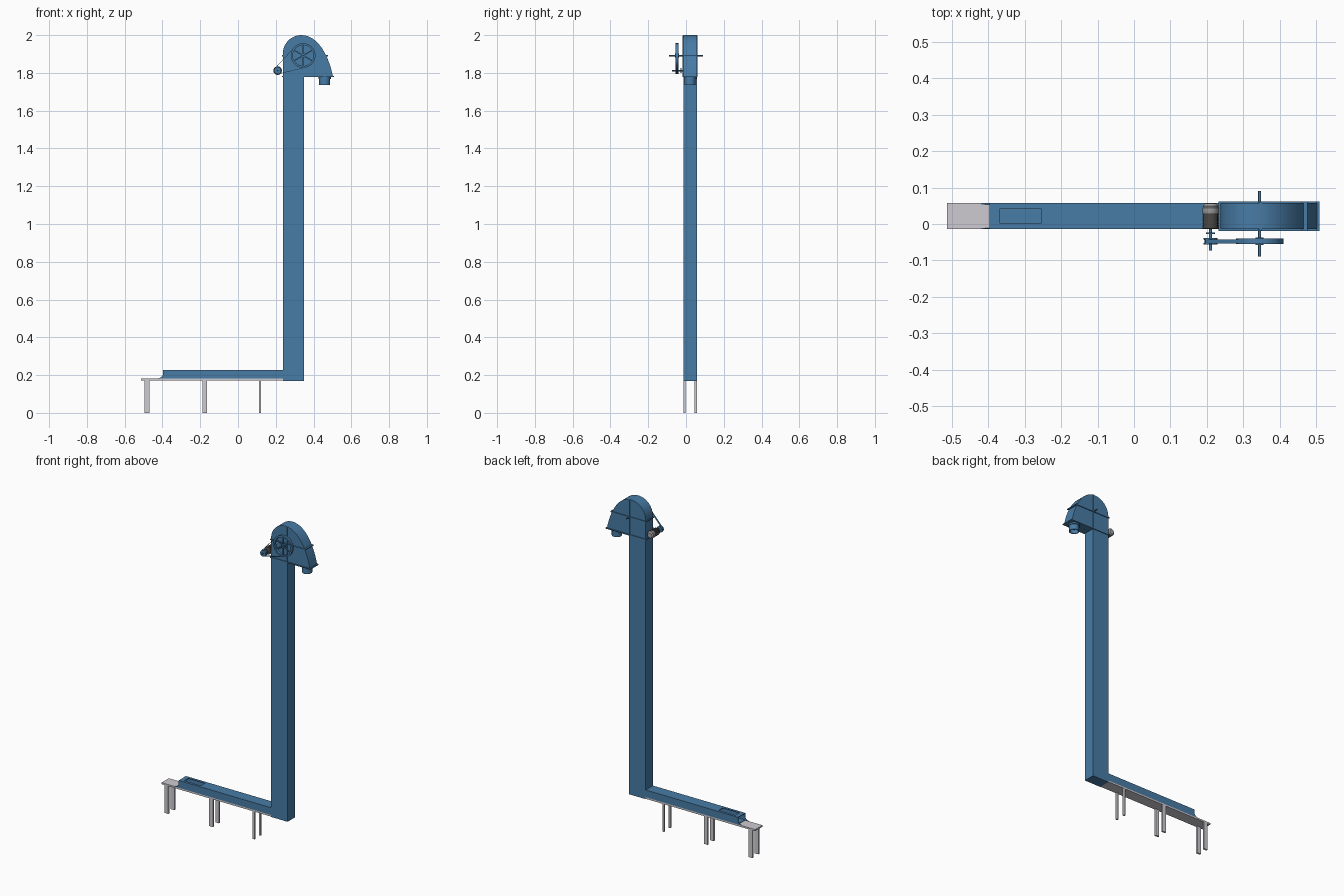
import bpy, bmesh, math
from mathutils import Vector

if "Cube" in bpy.data.objects:
    bpy.data.objects.remove(bpy.data.objects["Cube"])

def mat(name, c):
    m = bpy.data.materials.new(name)
    m.diffuse_color = (*c, 1)
    m.use_nodes = True
    m.node_tree.nodes["Principled BSDF"].inputs["Base Color"].default_value = m.diffuse_color
    return m

BLUE = mat("machine blue", (0.065, 0.2, 0.38))
GREY = mat("light steel", (0.62, 0.6, 0.64))
DARK = mat("motor dark grey", (0.07, 0.065, 0.06))
MID = mat("motor cover grey", (0.36, 0.36, 0.36))
Y0, Y1, YC = -0.014, 0.057, 0.0215      # casing depth

def finish(name, bm, m, smooth=False):
    bmesh.ops.recalc_face_normals(bm, faces=bm.faces)
    me = bpy.data.meshes.new(name)
    bm.to_mesh(me)
    bm.free()
    me.materials.append(m)
    ob = bpy.data.objects.new(name, me)
    bpy.context.collection.objects.link(ob)
    if smooth:
        bpy.context.view_layer.objects.active = ob
        bpy.ops.object.select_all(action='DESELECT')
        ob.select_set(True)
        bpy.ops.object.shade_smooth_by_angle(angle=math.radians(35))
    return ob

def box(name, x, y, z, m=BLUE):
    bm = bmesh.new()
    bmesh.ops.create_cube(bm, size=1)
    for v in bm.verts:
        v.co = [a[0] + (c + 0.5) * (a[1] - a[0]) for a, c in zip((x, y, z), v.co)]
    return finish(name, bm, m)

def prism(name, pts, y0, y1, m=BLUE, smooth=False):
    """Extrude an xz outline along y."""
    bm = bmesh.new()
    f = bm.faces.new([bm.verts.new((x, y0, z)) for x, z in pts])
    r = bmesh.ops.extrude_face_region(bm, geom=[f])
    for v in r['geom']:
        if isinstance(v, bmesh.types.BMVert):
            v.co.y = y1
    return finish(name, bm, m, smooth)

def lathe(name, prof, origin, m=BLUE, axis='Y', n=32, closed=False):
    """Spin (radius, height) points round the axis through origin."""
    bm = bmesh.new()
    rings = []
    for r, h in prof:
        ring = []
        for i in range(n):
            a = 2 * math.pi * i / n
            c, s = r * math.cos(a), r * math.sin(a)
            p = Vector((c, h, s) if axis == 'Y' else (c, s, h))
            ring.append(bm.verts.new(p + Vector(origin)))
        rings.append(ring)
    pairs = list(zip(rings, rings[1:]))
    if closed:
        pairs.append((rings[-1], rings[0]))
    for a, b in pairs:
        for i in range(n):
            j = (i + 1) % n
            bm.faces.new((a[i], a[j], b[j], b[i]))
    if not closed:
        bm.faces.new(rings[0])
        bm.faces.new(rings[-1])
    return finish(name, bm, m, True)

def cut(ob, cutter):
    md = ob.modifiers.new("cut", 'BOOLEAN')
    md.operation, md.object, md.solver = 'DIFFERENCE', cutter, 'EXACT'
    cutter.hide_render = True
    cutter.hide_set(True)
    cutter.display_type = 'WIRE'

# base plate and legs
box("base_plate", (-0.514, 0.237), (Y0, Y1), (0.172, 0.182), GREY)
for i, (a, b) in enumerate(((-0.495, -0.469), (-0.188, -0.163), (0.111, 0.123))):
    for side, y in (("front", (Y0, Y0 + 0.011)), ("back", (Y1 - 0.011, Y1))):
        box(f"{side}_leg_{i + 1}", (a, b), y, (0, 0.173), GREY)

# horizontal trough, open at its left end, with an inlet in the top
trough = box("trough", (-0.397, 0.24), (Y0, Y1), (0.181, 0.227))
cut(trough, box("trough_cutter", (-0.45, 0.2), (Y0 + 0.003, Y1 - 0.003), (0.185, 0.223)))
cut(trough, box("inlet_cutter", (-0.368, -0.255), (0.001, 0.042), (0.2, 0.25)))
# curved cheeks at the trough mouth
arc = [(-0.42 + 0.023 * math.sin(t), 0.208 - 0.023 * math.cos(t))
       for t in [i * math.pi / 12 for i in range(7)]]
for side, y in (("front", Y0), ("back", Y1 - 0.003)):
    prism(f"{side}_cheek", [(-0.396, 0.181), (-0.42, 0.181)] + arc + [(-0.396, 0.208)], y, y + 0.003)

# vertical leg casing
box("column", (0.237, 0.35), (Y0, Y1), (0.17, 1.785))

# head casing: round on the left, long sweep on the right
left = [(0.335 - 0.098 * math.cos(t), 1.9 + 0.1 * math.sin(t))
        for t in [i * math.pi / 24 for i in range(13)]]
ctrl = [Vector(p) for p in ((0.335, 2.0), (0.42, 2.0), (0.478, 1.90), (0.503, 1.78))]
right = []
for i in range(1, 15):
    t = i / 14
    u = 1 - t
    p = ctrl[0]*u**3 + ctrl[1]*3*u*u*t + ctrl[2]*3*u*t*t + ctrl[3]*t**3
    right.append((p.x, p.y))
prism("head_casing", [(0.237, 1.78)] + left + right, Y0, Y1, smooth=True)
# joint flanges
box("head_bottom_flange", (0.232, 0.509), (Y0 - 0.005, Y1 + 0.005), (1.777, 1.783))
box("head_middle_flange", (0.232, 0.476), (Y0 - 0.005, Y1 + 0.005), (1.888, 1.894))
box("head_upright_flange", (0.345, 0.351), (Y0 - 0.005, Y1 + 0.005), (1.78, 1.998))

# outlet spout
lathe("outlet_spout", [(0.024, -0.02), (0.024, -0.045), (0.029, -0.045), (0.029, -0.012),
                       (0.033, -0.012), (0.033, 0)], (0.459, YC, 1.78), axis='Z')

# drive shaft, spoked wheel
WX, WZ, MX, MZ = 0.345, 1.892, 0.21, 1.812
lathe("drive_shaft", [(0.004, -0.089), (0.004, 0.09)], (WX, 0, WZ), n=16)
lathe("wheel_rim", [(0.055, -0.055), (0.065, -0.055), (0.065, -0.04), (0.055, -0.04)],
      (WX, 0, WZ), n=48, closed=True)
lathe("wheel_hub", [(0.011, -0.058), (0.011, -0.037)], (WX, 0, WZ), n=24)
for k in range(6):
    a = math.pi / 6 + k * math.pi / 3
    d, n = Vector((math.cos(a), math.sin(a))), Vector((-math.sin(a), math.cos(a))) * 0.003
    c = Vector((WX, WZ))
    pts = [c + d*0.008 + n, c + d*0.008 - n, c + d*0.057 - n, c + d*0.057 + n]
    prism(f"wheel_spoke_{k + 1}", [tuple(p) for p in pts], -0.051, -0.044)

# motor with fins, end cover, shaft and pulley
prof = [(0.018, Y0), (0.022, Y0 + 0.002)]
for k in range(8):
    y = -0.01 + k * 0.005
    prof += [(0.0225, y), (0.0225, y + 0.0025), (0.0205, y + 0.0025), (0.0205, y + 0.005)]
lathe("motor_body", prof, (MX, 0, MZ), DARK)
lathe("motor_end_cover", [(0.0215, 0.029), (0.0225, 0.031), (0.0225, 0.044), (0.021, 0.046),
                          (0.021, 0.05), (0.015, 0.056)], (MX, 0, MZ), MID)
lathe("motor_shaft", [(0.004, -0.073), (0.004, -0.01)], (MX, 0, MZ), n=16)
lathe("shaft_collar", [(0.013, -0.028), (0.013, -0.023)], (MX, 0, MZ), n=24)
lathe("motor_pulley", [(0.019, -0.056), (0.019, -0.053), (0.016, -0.05), (0.016, -0.045),
                       (0.019, -0.042), (0.019, -0.039)], (MX, 0, MZ))

# thin belt runs, tangent to wheel and pulley
C1, C2 = Vector((MX, MZ)), Vector((WX, WZ))
D = C2 - C1
base = math.atan2(D.y, D.x)
off = math.acos((0.018 - 0.064) / D.length)
for label, s in (("upper", 1), ("lower", -1)):
    u = Vector((math.cos(base + s * off), math.sin(base + s * off)))
    pts = [C1 + u*0.017, C2 + u*0.063, C2 + u*0.065, C1 + u*0.019]
    prism(f"{label}_belt", [tuple(p) for p in pts], -0.053, -0.042)
